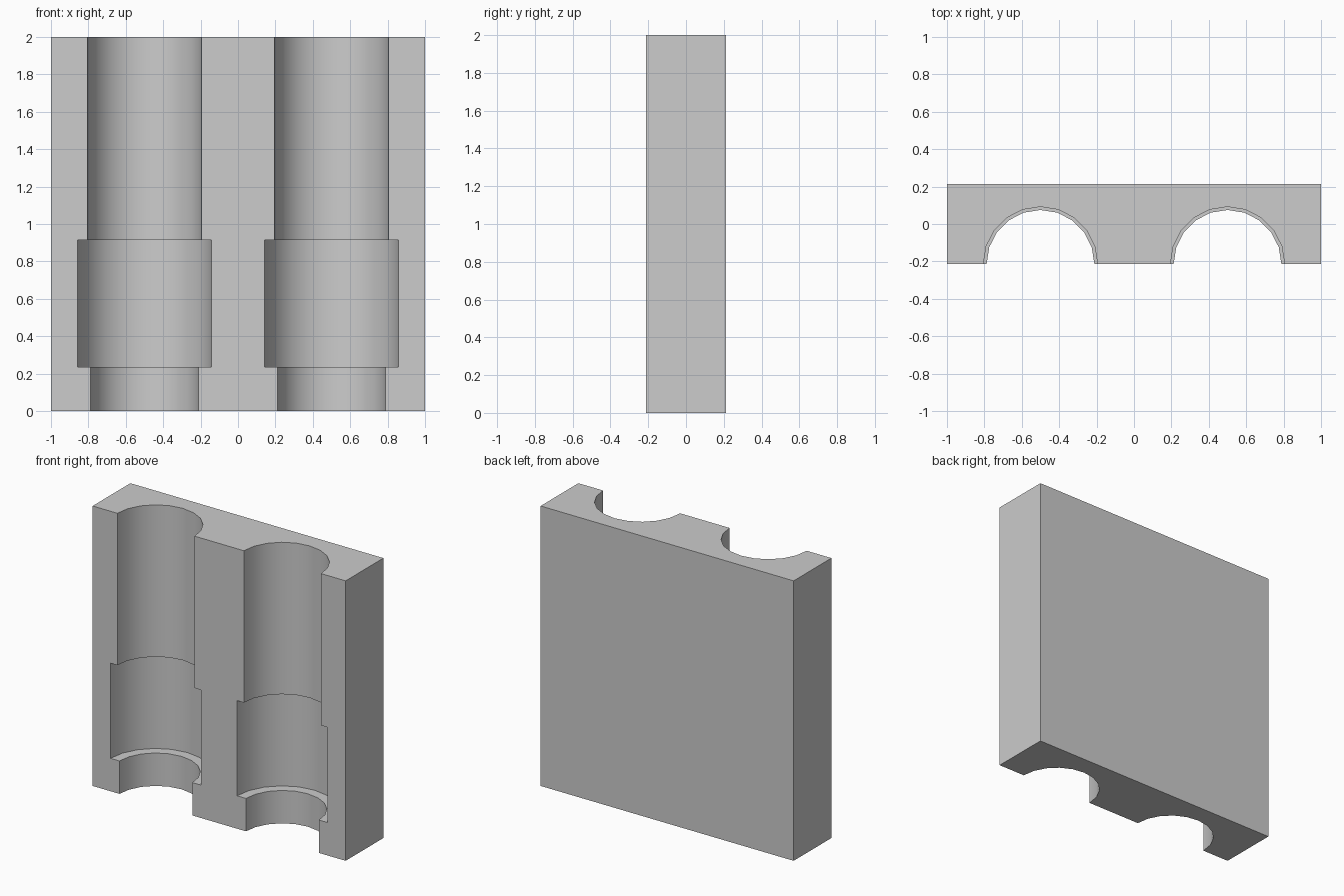
import bpy
import bmesh
import math

if "Cube" in bpy.data.objects:
    bpy.data.objects.remove(bpy.data.objects["Cube"], do_unlink=True)

HALF_DEPTH = 0.213
SIDES = 20


def link_mesh(name, bm):
    bmesh.ops.recalc_face_normals(bm, faces=bm.faces[:])
    mesh = bpy.data.meshes.new(name)
    bm.to_mesh(mesh)
    bm.free()
    obj = bpy.data.objects.new(name, mesh)
    bpy.context.collection.objects.link(obj)
    return obj


def stepped_bore(name, x, profile):
    """Closed turned solid from (radius, height) pairs, centred on the front face."""
    bm = bmesh.new()
    rings = []
    for radius, z in profile:
        ring = []
        for i in range(SIDES):
            a = 2 * math.pi * i / SIDES
            ring.append(bm.verts.new((x + radius * math.cos(a),
                                      radius * math.sin(a) - HALF_DEPTH, z)))
        rings.append(ring)
    for low, high in zip(rings, rings[1:]):
        for i in range(SIDES):
            j = (i + 1) % SIDES
            bm.faces.new((low[i], low[j], high[j], high[i]))
    bm.faces.new(rings[0])
    bm.faces.new(rings[-1])
    obj = link_mesh(name, bm)
    obj.hide_render = True
    return obj


grey = bpy.data.materials.new("plain grey")
grey.use_nodes = True
colour = (0.604, 0.604, 0.604, 1)
grey.diffuse_color = colour
grey.node_tree.nodes["Principled BSDF"].inputs["Base Color"].default_value = colour

# Solid slab
bm = bmesh.new()
bmesh.ops.create_cube(bm, size=2)
for v in bm.verts:
    v.co.y *= HALF_DEPTH
    v.co.z += 1
block = link_mesh("half_block", bm)
block.data.materials.append(grey)

# Two stepped half-round channels cut into the front
steps = [(0.288, -0.1), (0.288, 0.235), (0.358, 0.235),
         (0.358, 0.915), (0.305, 0.915), (0.305, 2.1)]
bpy.context.view_layer.objects.active = block
block.select_set(True)
for side, x in (("right", -0.5), ("left", 0.5)):
    cutter = stepped_bore(side + "_channel_cutter", x, steps)
    mod = block.modifiers.new(side + "_channel", "BOOLEAN")
    mod.operation = "DIFFERENCE"
    mod.solver = "EXACT"
    mod.object = cutter
    bpy.ops.object.modifier_apply(modifier=mod.name)
    bpy.data.objects.remove(cutter, do_unlink=True)

bpy.ops.object.shade_smooth_by_angle(angle=math.radians(30))
